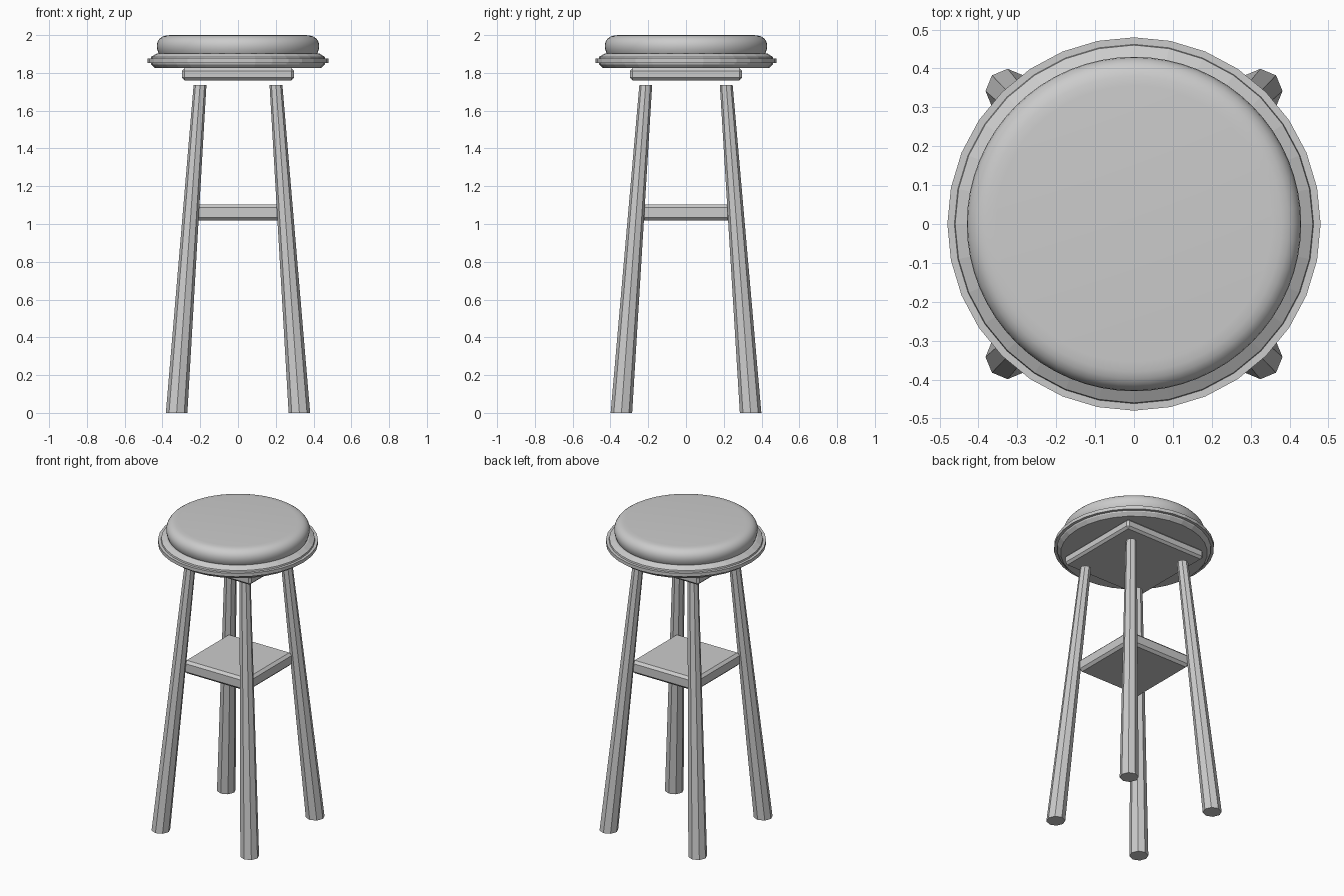
import bpy, bmesh
from math import sin, cos, pi, radians

if "Cube" in bpy.data.objects:
    bpy.data.objects.remove(bpy.data.objects["Cube"])


def make_object(name, bm, smooth=None):
    bmesh.ops.recalc_face_normals(bm, faces=bm.faces)
    mesh = bpy.data.meshes.new(name)
    bm.to_mesh(mesh)
    bm.free()
    obj = bpy.data.objects.new(name, mesh)
    bpy.context.collection.objects.link(obj)
    if smooth:
        bpy.ops.object.select_all(action='DESELECT')
        obj.select_set(True)
        bpy.context.view_layer.objects.active = obj
        bpy.ops.object.shade_smooth_by_angle(angle=radians(smooth))
    return obj


def loft(name, rings, sides, smooth=None):
    """Skin a stack of horizontal rings given as (x, y, z, radius), capped at both ends."""
    bm = bmesh.new()
    loops = [[bm.verts.new((x + r * cos(2 * pi * i / sides), y + r * sin(2 * pi * i / sides), z))
              for i in range(sides)] for x, y, z, r in rings]
    for a, b in zip(loops, loops[1:]):
        for i in range(sides):
            j = (i + 1) % sides
            bm.faces.new((a[i], a[j], b[j], b[i]))
    bm.faces.new(loops[0])
    bm.faces.new(loops[-1])
    return make_object(name, bm, smooth)


def plate(name, half, z0, z1, chamfer):
    """Square board with chamfered edges."""
    bm = bmesh.new()
    bmesh.ops.create_cube(bm, size=1)
    for v in bm.verts:
        v.co = (v.co.x * 2 * half, v.co.y * 2 * half, z0 + (v.co.z + 0.5) * (z1 - z0))
    bmesh.ops.bevel(bm, geom=bm.edges[:], offset=chamfer, segments=1, affect='EDGES')
    return make_object(name, bm)


# Padded cushion, soft rounded edge
cushion = [(0.415, 1.895), (0.422, 1.908), (0.428, 1.925), (0.43, 1.942), (0.428, 1.958),
           (0.422, 1.972), (0.412, 1.984), (0.398, 1.993), (0.38, 1.998), (0.355, 2.0)]
loft("cushion", [(0, 0, z, r) for r, z in cushion], 64, smooth=40)

# Faceted rim that carries the cushion
rim = [(0.44, 1.825), (0.46, 1.845), (0.462, 1.853), (0.48, 1.853), (0.48, 1.875),
       (0.462, 1.875), (0.46, 1.885), (0.43, 1.903)]
loft("seat_rim", [(0, 0, z, r) for r, z in rim], 32)

# Square board under the seat and the shelf between the legs
plate("under_seat_board", 0.297, 1.761, 1.825, 0.014)
plate("shelf", 0.237, 1.018, 1.103, 0.016)

# Four splayed, tapered octagonal legs
for sy, row in ((-1, "front"), (1, "back")):
    for sx, side in ((-1, "left"), (1, "right")):
        loft(f"{row}_{side}_leg",
             [(sx * 0.325, sy * 0.342, 0, 0.057), (sx * 0.201, sy * 0.213, 1.737, 0.034)], 8)
